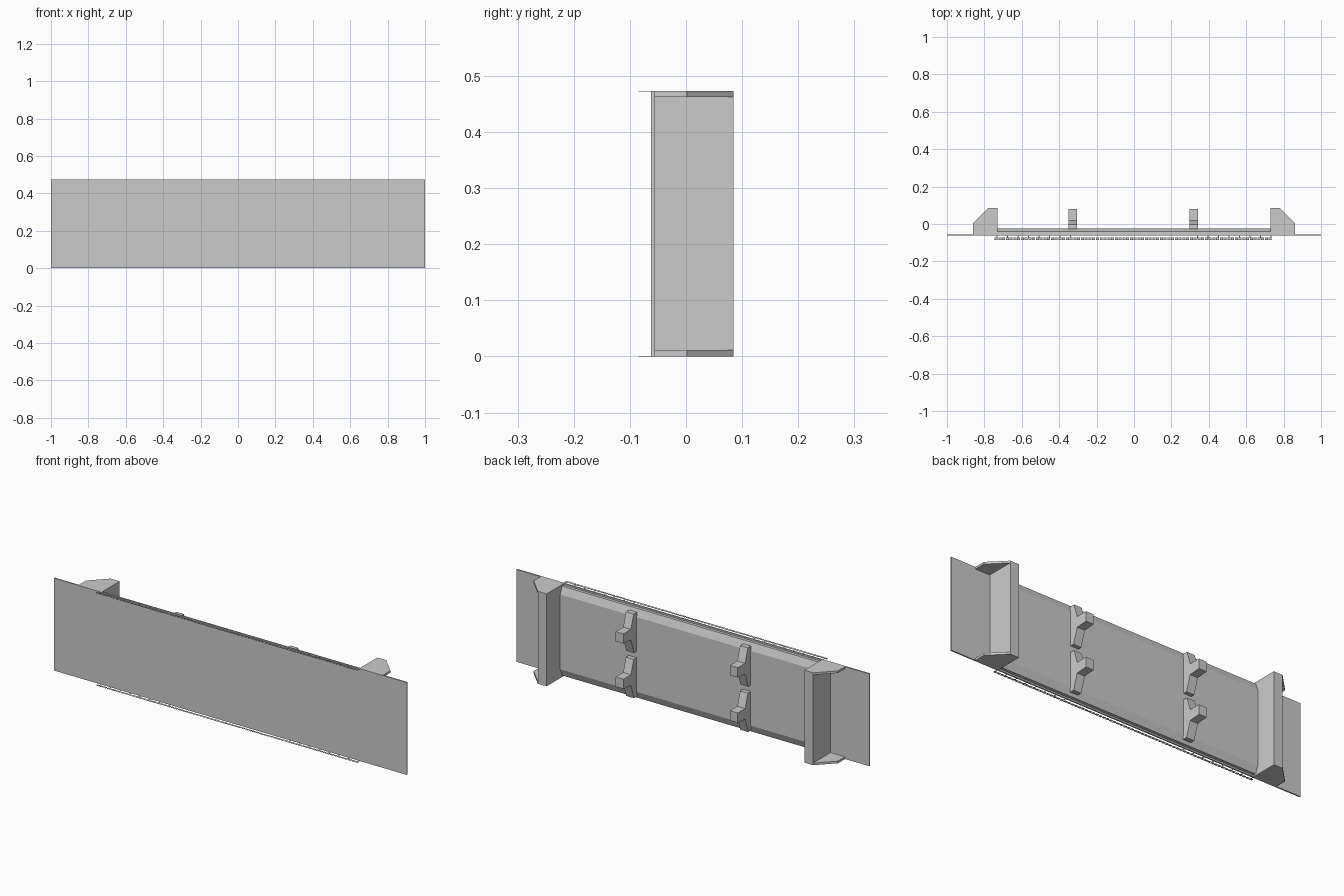
import bpy, bmesh
from mathutils import Vector

if "Cube" in bpy.data.objects:
    bpy.data.objects.remove(bpy.data.objects["Cube"])

H = 0.473


def finish(name, bm):
    bmesh.ops.recalc_face_normals(bm, faces=bm.faces)
    me = bpy.data.meshes.new(name)
    bm.to_mesh(me)
    bm.free()
    ob = bpy.data.objects.new(name, me)
    bpy.context.collection.objects.link(ob)
    return ob


def add_prism(bm, pts, depth):
    """Extrude a closed polygon of 3D points along the depth vector."""
    face = bm.faces.new([bm.verts.new(p) for p in pts])
    ext = bmesh.ops.extrude_face_region(bm, geom=[face])
    moved = [g for g in ext["geom"] if isinstance(g, bmesh.types.BMVert)]
    bmesh.ops.translate(bm, verts=moved, vec=Vector(depth))


def add_box(bm, x0, x1, y0, y1, z0, z1):
    add_prism(bm, [(x0, y0, z0), (x1, y0, z0), (x1, y1, z0), (x0, y1, z0)],
              (0, 0, z1 - z0))


def box(name, *b):
    bm = bmesh.new()
    add_box(bm, *b)
    return finish(name, bm)


def x_profile(name, pts, x0, x1):
    bm = bmesh.new()
    add_prism(bm, [(x0, y, z) for y, z in pts], (x1 - x0, 0, 0))
    return finish(name, bm)


# Wide thin front panel
box("front_panel", -1, 1, -0.062, -0.055, 0, H)

# Backing slab with sloped top and bottom edges
x_profile("backing_slab", [(-0.055, 0.008), (-0.04, 0.008), (-0.025, 0.045),
                           (-0.025, H - 0.045), (-0.04, H - 0.008), (-0.055, H - 0.008)],
          -0.775, 0.775)

# End posts with wider angled caps at top and bottom
cap = [(0.73, -0.055), (0.73, 0.085), (0.78, 0.085), (0.862, 0.002), (0.862, -0.055)]
for s, side in ((-1, "left"), (1, "right")):
    xs = sorted((s * 0.73, s * 0.78))
    box(side + "_post", *xs, -0.055, 0.085, 0.011, H - 0.011)
    for z, level in ((0, "bottom"), (H - 0.011, "top")):
        bm = bmesh.new()
        add_prism(bm, [(s * x, y, z) for x, y in cap], (0, 0, 0.011))
        finish(f"{side}_{level}_cap", bm)

# Four mounting brackets on the back
for x, side in ((-0.327, "left"), (0.32, "right")):
    for z, level in ((0.12, "lower"), (0.352, "upper")):
        prof = [(-0.028, z - 0.10), (-0.005, z - 0.10), (0.02, z - 0.025),
                (0.08, z - 0.02), (0.08, z + 0.03), (0.02, z + 0.03),
                (-0.002, z + 0.10), (-0.028, z + 0.10)]
        x_profile(f"{side}_{level}_bracket", prof, x - 0.022, x + 0.022)

# Thin segmented trim strips ahead of the panel, held by small ribs
for z, level in ((0, "bottom"), (H - 0.001, "top")):
    bm = bmesh.new()
    n = 74
    for i in range(n):
        x = -0.745 + 1.485 * i / n
        add_box(bm, x, x + 0.016, -0.085, -0.073, z, z + 0.001)
    for s in (-1, 1):
        for i in range(8):
            x = s * (0.34 + 0.056 * i)
            add_box(bm, x - 0.002, x + 0.002, -0.075, -0.06, z, z + 0.001)
    finish(level + "_trim_strip", bm)
